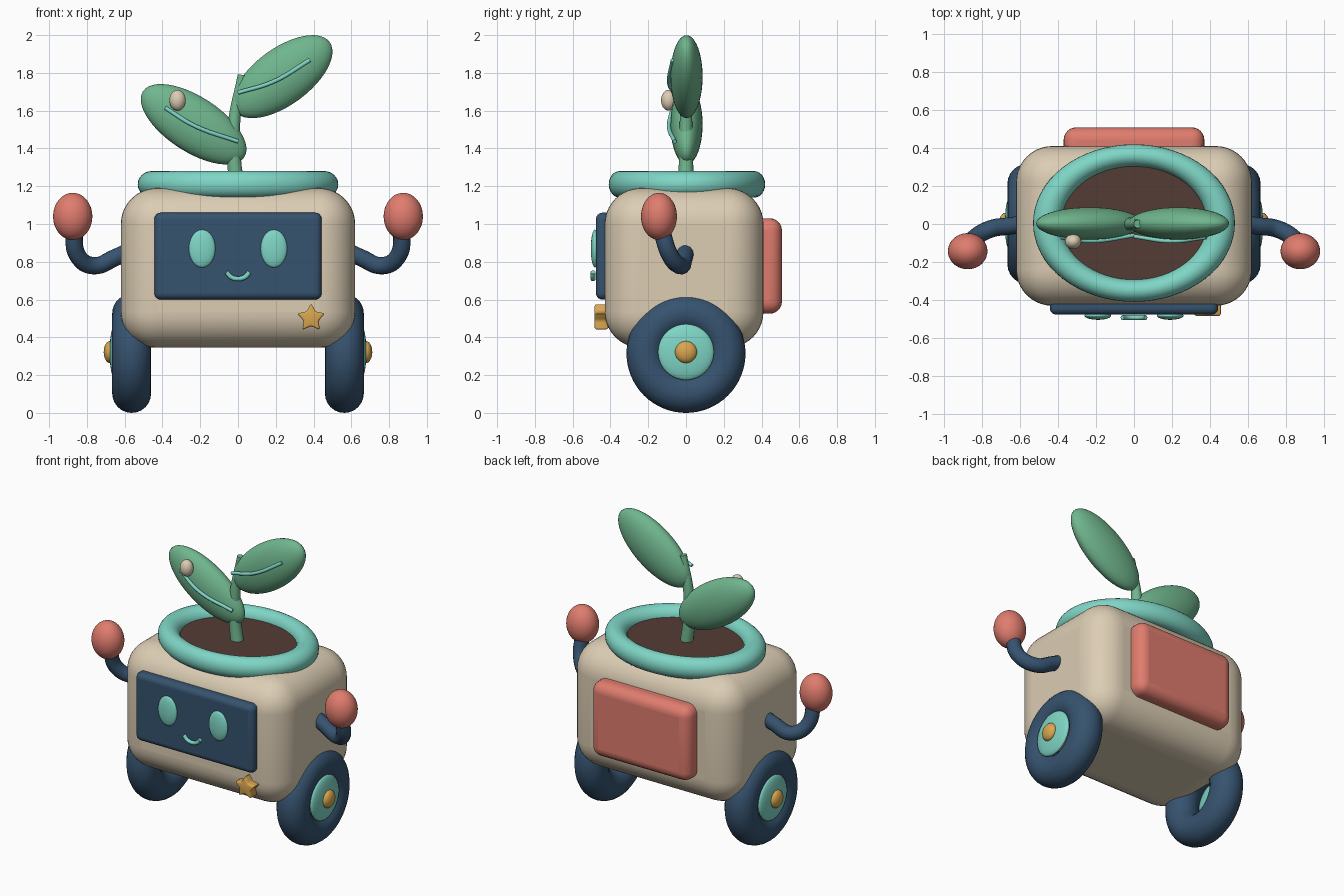
import bpy, bmesh, math
from mathutils import Vector

if "Cube" in bpy.data.objects:
    bpy.data.objects.remove(bpy.data.objects["Cube"])


def material(name, hex_code):
    def lin(c):
        return c / 12.92 if c <= 0.04045 else ((c + 0.055) / 1.055) ** 2.4
    m = bpy.data.materials.new(name)
    rgb = [lin(int(hex_code[i:i + 2], 16) / 255) for i in (0, 2, 4)]
    m.diffuse_color = (*rgb, 1)
    m.use_nodes = True
    m.node_tree.nodes["Principled BSDF"].inputs["Base Color"].default_value = m.diffuse_color
    return m


CREAM = material("cream", "DCCDB4")
NAVY = material("navy", "36536F")
TEAL = material("teal", "7FD6C6")
CORAL = material("coral", "E07C6E")
GREEN = material("leaf green", "70B68E")
GOLD = material("gold", "D9A650")
BROWN = material("soil brown", "553C35")


def finish(name, mat, angle=40):
    ob = bpy.context.object
    ob.name = name
    ob.data.materials.append(mat)
    bpy.ops.object.transform_apply(location=False, rotation=True, scale=True)
    bpy.ops.object.shade_smooth_by_angle(angle=math.radians(angle))
    return ob


def ball(name, loc, radii, mat, tilt=0, segs=40):
    bpy.ops.mesh.primitive_uv_sphere_add(segments=segs, ring_count=segs // 2, location=loc)
    ob = bpy.context.object
    ob.scale = radii
    ob.rotation_euler = (0, tilt, 0)
    return finish(name, mat)


def rounded_box(name, lo, hi, bevel, mat, segs=6):
    lo, hi = Vector(lo), Vector(hi)
    bpy.ops.mesh.primitive_cube_add(size=1, location=(lo + hi) / 2)
    ob = bpy.context.object
    ob.scale = hi - lo
    finish(name, mat)
    mod = ob.modifiers.new("round", "BEVEL")
    mod.width, mod.segments = bevel, segs
    bpy.ops.object.modifier_apply(modifier=mod.name)
    bpy.ops.object.shade_smooth_by_angle(angle=math.radians(40))
    return ob


def ring(name, loc, major, minor, scale, mat, rot=(0, 0, 0)):
    bpy.ops.mesh.primitive_torus_add(major_radius=major, minor_radius=minor, location=loc,
                                     rotation=rot, major_segments=64, minor_segments=24)
    bpy.context.object.scale = scale
    return finish(name, mat)


def tube(name, points, radius, mat, tapers=None):
    cu = bpy.data.curves.new(name, "CURVE")
    cu.dimensions = "3D"
    cu.bevel_depth, cu.bevel_resolution = radius, 5
    cu.resolution_u, cu.use_fill_caps = 12, True
    sp = cu.splines.new("BEZIER")
    sp.bezier_points.add(len(points) - 1)
    for i, (bp, p) in enumerate(zip(sp.bezier_points, points)):
        bp.co = p
        bp.handle_left_type = bp.handle_right_type = "AUTO"
        bp.radius = tapers[i] if tapers else 1
    ob = bpy.data.objects.new(name, cu)
    bpy.context.collection.objects.link(ob)
    bpy.ops.object.select_all(action="DESELECT")
    bpy.context.view_layer.objects.active = ob
    ob.select_set(True)
    bpy.ops.object.convert(target="MESH")
    return finish(name, mat, 50)


# Pot-shaped body, front screen and back pack
rounded_box("body", (-0.62, -0.43, 0.345), (0.62, 0.41, 1.19), 0.19, CREAM, 10)
rounded_box("screen", (-0.443, -0.477, 0.60), (0.443, -0.38, 1.06), 0.035, NAVY)
rounded_box("back_pack", (-0.37, 0.34, 0.525), (0.37, 0.508, 1.03), 0.065, CORAL)

# Planter rim and soil
ring("planter_rim", (0, 0.005, 1.21), 0.456, 0.075, (1, 0.78, 0.94), TEAL)
bpy.ops.mesh.primitive_cylinder_add(vertices=64, radius=0.43, depth=0.06, location=(0, 0.005, 1.19))
bpy.context.object.scale = (1, 0.78, 1)
finish("soil", BROWN)

# Face
for side in (-1, 1):
    ball("eye", (side * 0.19, -0.482, 0.87), (0.07, 0.022, 0.1), TEAL)
tube("smile", [(0.065 * math.sin(a), -0.492, 0.765 - 0.055 * math.cos(a))
               for a in (-1.2, -0.6, 0, 0.6, 1.2)], 0.013, TEAL)

# Star badge: alternating-radius outline, extruded and softly bevelled
bm = bmesh.new()
outline = []
for i in range(10):
    r = 0.078 if i % 2 == 0 else 0.042
    a = math.pi / 2 + i * math.pi / 5
    outline.append(bm.verts.new((0.387 + r * math.cos(a), -0.485, 0.502 + r * math.sin(a))))
face = bm.faces.new(outline)
ext = bmesh.ops.extrude_face_region(bm, geom=[face])
bmesh.ops.translate(bm, verts=[v for v in ext["geom"] if isinstance(v, bmesh.types.BMVert)],
                    vec=(0, 0.075, 0))
bmesh.ops.recalc_face_normals(bm, faces=bm.faces)
bmesh.ops.bevel(bm, geom=bm.edges[:], offset=0.011, segments=3, profile=0.5, affect="EDGES")
mesh = bpy.data.meshes.new("star_badge")
bm.to_mesh(mesh)
bm.free()
star = bpy.data.objects.new("star_badge", mesh)
bpy.context.collection.objects.link(star)
bpy.ops.object.select_all(action="DESELECT")
bpy.context.view_layer.objects.active = star
star.select_set(True)
finish("star_badge", GOLD)

# Wheels, hubs, arms and hands on both sides
for side in (-1, 1):
    ring("tyre", (side * 0.563, 0, 0.315), 0.212, 0.103, (1, 1, 1), NAVY, (0, math.pi / 2, 0))
    ball("hub", (side * 0.648, 0, 0.322), (0.032, 0.148, 0.148), TEAL)
    ball("hub_cap", (side * 0.678, 0, 0.322), (0.033, 0.058, 0.058), GOLD, segs=28)
    tube("arm", [(side * x, y, z) for x, y, z in
                 ((0.56, 0, 0.865), (0.65, -0.01, 0.822), (0.765, -0.03, 0.779),
                  (0.85, -0.085, 0.835), (0.867, -0.135, 0.99))], 0.046, NAVY)
    ball("hand", (side * 0.875, -0.143, 1.04), (0.104, 0.095, 0.125), CORAL)

# Sprout: stem, two leaves with veins, and a small bead
tube("stem", [(0, 0, 1.17), (-0.02, 0, 1.33), (-0.022, 0, 1.52), (0.02, 0, 1.79)],
     0.04, GREEN, (1.05, 0.95, 0.85, 0.55))
ball("right_leaf", (0.235, 0.003, 1.78), (0.31, 0.085, 0.15), GREEN, -math.radians(36.3), 48)
ball("left_leaf", (-0.235, 0.003, 1.528), (0.32, 0.085, 0.146), GREEN, math.radians(33), 48)
tube("right_vein", [(0, -0.065, 1.695), (0.19, -0.09, 1.755), (0.38, -0.07, 1.868)], 0.011, TEAL)
tube("left_vein", [(-0.385, -0.07, 1.615), (-0.23, -0.09, 1.52), (0, -0.06, 1.437)], 0.011, TEAL)
ball("bead", (-0.32, -0.092, 1.655), (0.043, 0.04, 0.055), CREAM, segs=28)
